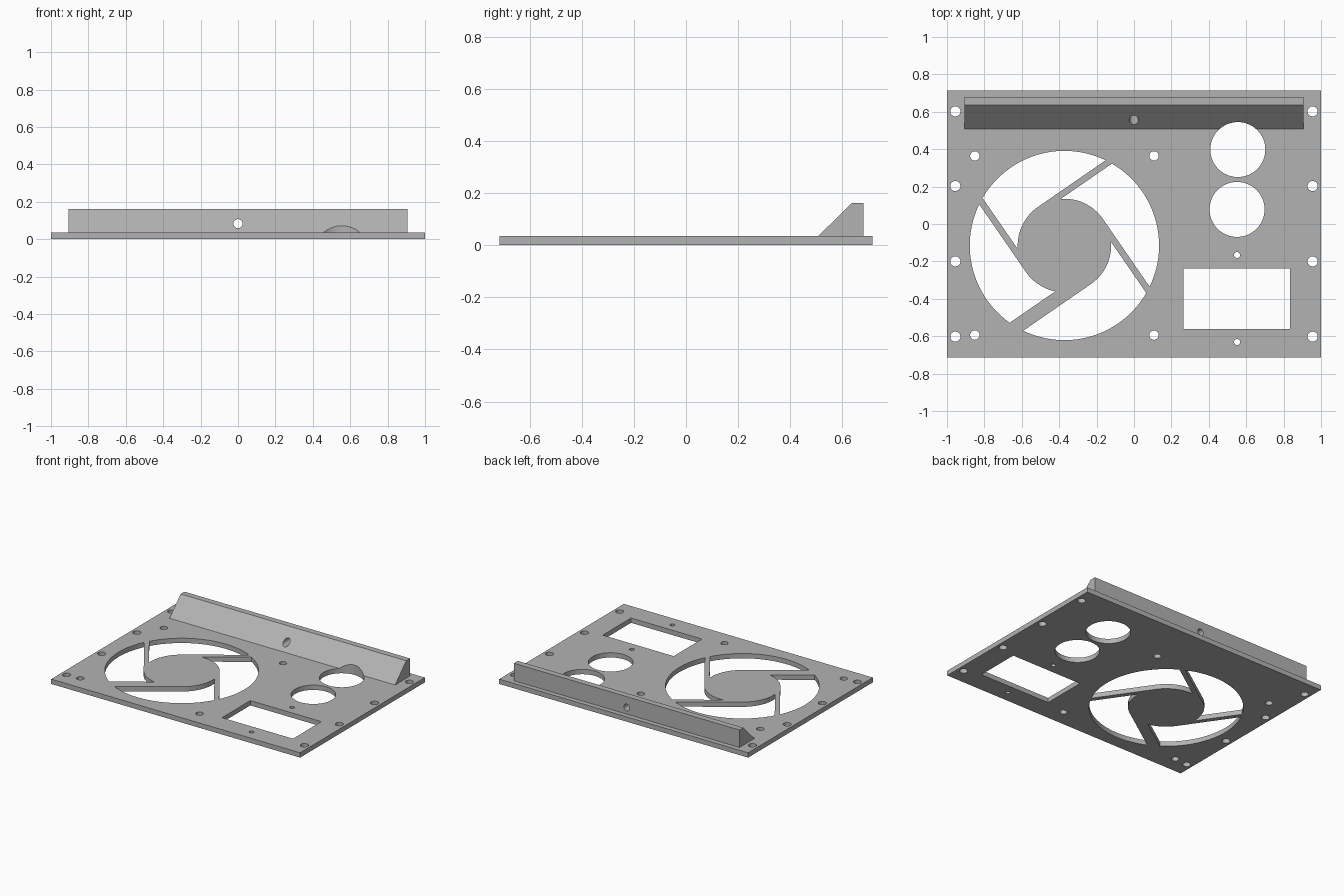
import bpy, bmesh
from math import sin, cos, asin, pi, radians
from mathutils import Vector

cube = bpy.data.objects.get("Cube")
if cube:
    bpy.data.objects.remove(cube, do_unlink=True)

THICK = 0.035

grey = bpy.data.materials.new("plain grey")
grey.use_nodes = True
colour = (0.45, 0.45, 0.45, 1)
grey.diffuse_color = colour
grey.node_tree.nodes["Principled BSDF"].inputs["Base Color"].default_value = colour


def prism(bm, outline, offset):
    """Extrude a closed loop of 3D points along the offset vector."""
    face = bm.faces.new([bm.verts.new(p) for p in outline])
    ext = bmesh.ops.extrude_face_region(bm, geom=[face])
    moved = [v for v in ext["geom"] if isinstance(v, bmesh.types.BMVert)]
    bmesh.ops.translate(bm, vec=Vector(offset), verts=moved)


def make(name, prisms):
    bm = bmesh.new()
    for outline, offset in prisms:
        prism(bm, outline, offset)
    bmesh.ops.recalc_face_normals(bm, faces=bm.faces)
    mesh = bpy.data.meshes.new(name)
    bm.to_mesh(mesh)
    bm.free()
    mesh.materials.append(grey)
    obj = bpy.data.objects.new(name, mesh)
    bpy.context.collection.objects.link(obj)
    return obj


def arc(cx, cy, r, a0, a1, n):
    return [(cx + r * cos(a0 + (a1 - a0) * i / n),
             cy + r * sin(a0 + (a1 - a0) * i / n)) for i in range(n + 1)]


def rect(x0, x1, y0, y1):
    return [(x0, y0), (x1, y0), (x1, y1), (x0, y1)]


def circle(cx, cy, r, n=32):
    return arc(cx, cy, r, 0, 2 * pi, n)[:-1]


def cut(obj, cutter):
    mod = obj.modifiers.new("cut", "BOOLEAN")
    mod.operation = "DIFFERENCE"
    mod.solver = "EXACT"
    mod.object = cutter
    bpy.ops.object.select_all(action="DESELECT")
    obj.select_set(True)
    bpy.context.view_layer.objects.active = obj
    bpy.ops.object.modifier_apply(modifier=mod.name)


# Base plate and the sloped ridge along its back
plate = make("base_plate", [([(x, y, 0) for x, y in rect(-1, 1, -0.715, 0.715)],
                             (0, 0, THICK))])
profile = [(0.508, THICK), (0.68, THICK), (0.68, 0.162), (0.636, 0.162)]
ridge = make("back_ridge", [([(-0.906, y, z) for y, z in profile], (1.812, 0, 0))])

# Fan opening: four pockets left between the hub and its tangent spokes
FX, FY, OPENING, HUB = -0.372, -0.115, 0.506, 0.25
spoke_inner = [0.216, 0.216, 0.174, 0.216]
holes = []
for k in range(4):
    this_dir = radians(34.6) + k * pi / 2
    next_dir = this_dir + pi / 2
    inner = spoke_inner[(k + 1) % 4]
    rim = arc(FX, FY, OPENING, this_dir + asin(HUB / OPENING),
              next_dir + asin(inner / OPENING), 28)
    hub = arc(FX, FY, HUB, next_dir + asin(inner / HUB), next_dir, 16)
    holes.append(rim + hub)

# Fan screw holes, edge screw holes
holes += [circle(FX + sx * 0.479, FY + sy * 0.479, 0.025)
          for sx in (-1, 1) for sy in (-1, 1)]
holes += [circle(sx * 0.955, y, 0.027)
          for sx in (-1, 1) for y in (-0.602, -0.2, 0.203, 0.602)]

# Two round ports, the socket window and its two screw holes
holes += [circle(0.555, 0.398, 0.147, 64), circle(0.551, 0.078, 0.147, 64)]
holes += [rect(0.265, 0.835, -0.562, -0.237)]
holes += [circle(0.551, y, 0.016) for y in (-0.166, -0.631)]

through = make("through_cutter", [([(x, y, -0.1) for x, y in h], (0, 0, 0.4))
                                  for h in holes])
bore = make("bore_cutter", [([(x, 0.4, z) for x, z in circle(0, 0.083, 0.024)],
                             (0, 0.4, 0))])
cut(plate, through)
cut(ridge, through)
cut(ridge, bore)
for cutter in (through, bore):
    bpy.data.objects.remove(cutter, do_unlink=True)

# Smooth hole walls, sharp edges
for obj in (plate, ridge):
    bpy.ops.object.select_all(action="DESELECT")
    obj.select_set(True)
    bpy.context.view_layer.objects.active = obj
    bpy.ops.object.shade_smooth_by_angle(angle=radians(30))
